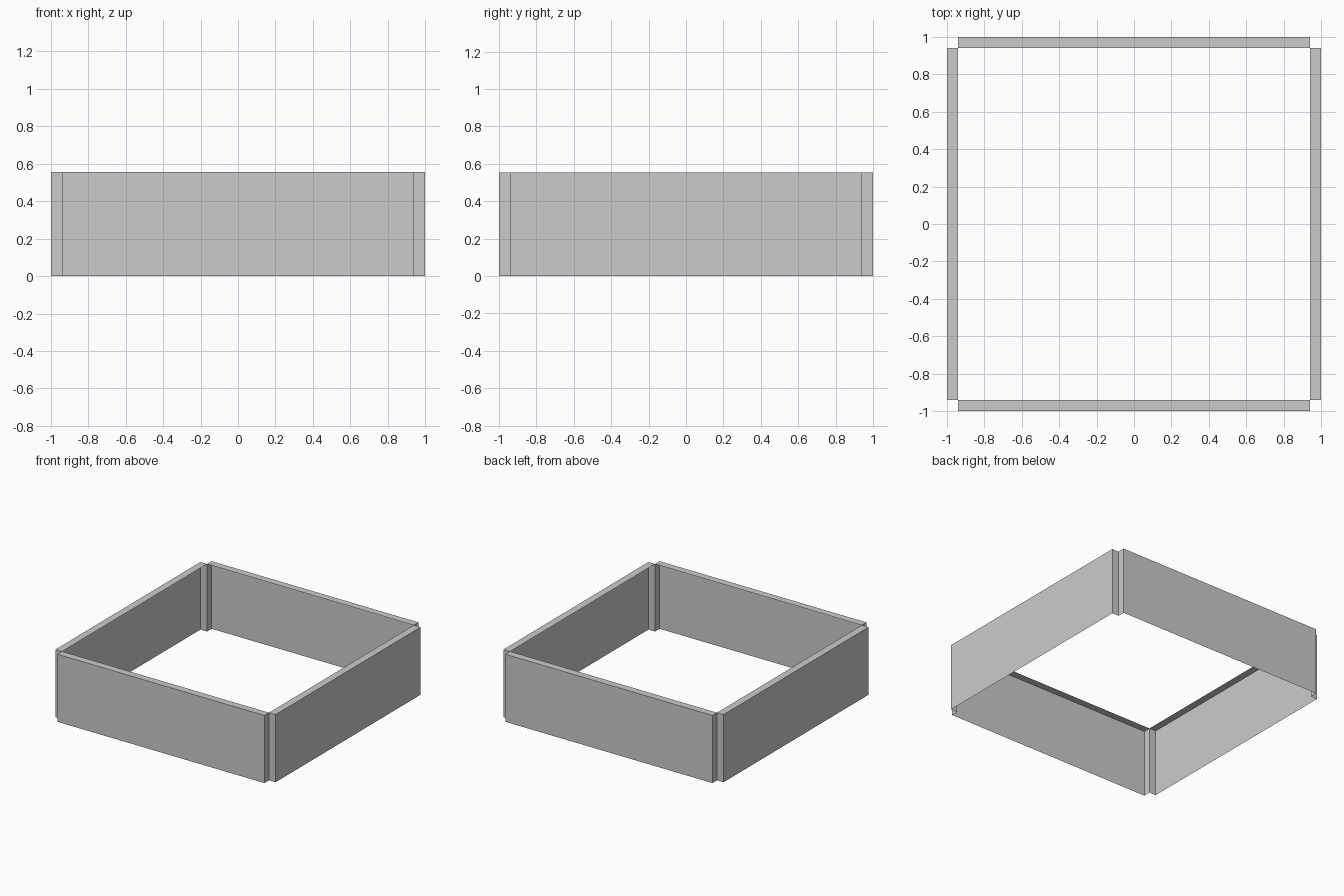
import bpy, bmesh
from math import pi
from mathutils import Matrix

if "Cube" in bpy.data.objects:
    bpy.data.objects.remove(bpy.data.objects["Cube"])

HEIGHT, THICK, OUTER = 0.555, 0.06, 1.0
INNER = OUTER - THICK


def wall(name, angle):
    # Hollow panel: outer face, top cap and end caps; open inside and below
    bm = bmesh.new()
    bmesh.ops.create_cube(bm, size=1)
    bmesh.ops.scale(bm, vec=(2 * INNER, THICK, HEIGHT), verts=bm.verts)
    bmesh.ops.translate(bm, vec=(0, -(OUTER + INNER) / 2, HEIGHT / 2), verts=bm.verts)
    bm.normal_update()
    open_sides = [f for f in bm.faces if f.normal.y > 0.5 or f.normal.z < -0.5]
    bmesh.ops.delete(bm, geom=open_sides, context='FACES')
    bm.transform(Matrix.Rotation(angle, 4, 'Z'))
    mesh = bpy.data.meshes.new(name)
    bm.to_mesh(mesh)
    bm.free()
    bpy.context.collection.objects.link(bpy.data.objects.new(name, mesh))


# Four identical walls around a square
for i, side in enumerate(("front", "right", "back", "left")):
    wall(side + "_wall", i * pi / 2)
